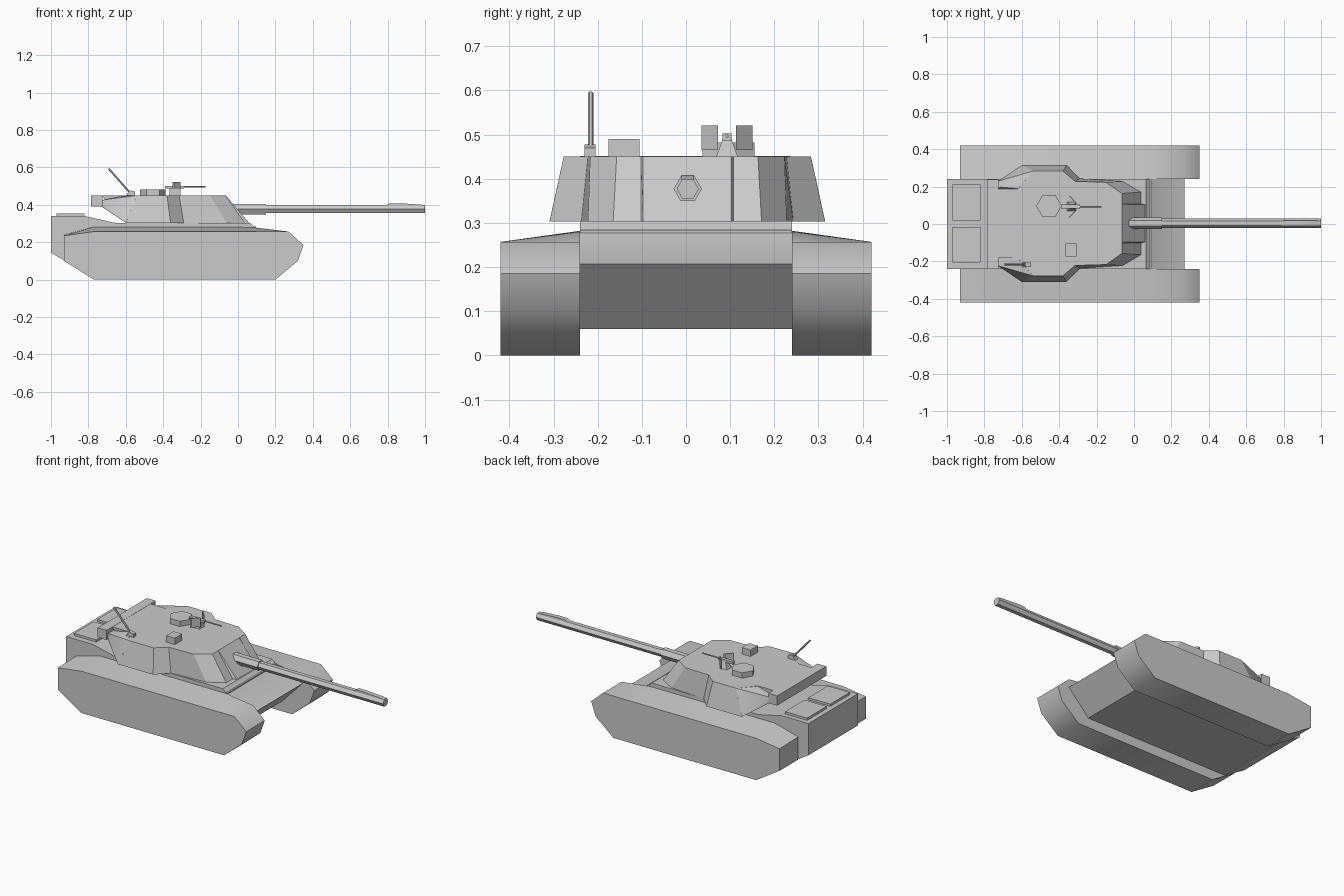
import bpy, bmesh, math
from mathutils import Vector

if "Cube" in bpy.data.objects:
    bpy.data.objects.remove(bpy.data.objects["Cube"])


def finish(name, bm, angle=30):
    bmesh.ops.recalc_face_normals(bm, faces=bm.faces)
    me = bpy.data.meshes.new(name)
    bm.to_mesh(me)
    bm.free()
    ob = bpy.data.objects.new(name, me)
    bpy.context.collection.objects.link(ob)
    bpy.ops.object.select_all(action='DESELECT')
    ob.select_set(True)
    bpy.context.view_layer.objects.active = ob
    bpy.ops.object.shade_smooth_by_angle(angle=math.radians(angle))
    return ob


def loft(name, rings, angle=30):
    """Closed solid through rings with equal point counts."""
    bm = bmesh.new()
    vs = [[bm.verts.new(p) for p in r] for r in rings]
    n = len(vs[0])
    for a, b in zip(vs, vs[1:]):
        for i in range(n):
            j = (i + 1) % n
            bm.faces.new((a[i], a[j], b[j], b[i]))
    bm.faces.new(vs[0])
    bm.faces.new(vs[-1])
    return finish(name, bm, angle)


def prism(name, profile, y0, y1):
    return loft(name, [[(x, y, z) for x, z in profile] for y in (y0, y1)])


def box(name, x0, x1, y0, y1, z0, z1):
    return prism(name, [(x0, z0), (x1, z0), (x1, z1), (x0, z1)], y0, y1)


def rod(name, a, b, r, sides=6):
    """Cylinder between two points, first vertex along y."""
    a, b = Vector(a), Vector(b)
    d = (b - a).normalized()
    u = Vector((0, 1, 0))
    v = d.cross(u).normalized()
    ts = [2 * math.pi * i / sides for i in range(sides)]
    return loft(name, [[p + r * (math.cos(t) * u + math.sin(t) * v) for t in ts]
                       for p in (a, b)])


def hull_solid(name, pts):
    bm = bmesh.new()
    for p in pts:
        bm.verts.new(p)
    bmesh.ops.convex_hull(bm, input=bm.verts)
    return finish(name, bm)


# Hull body with raised engine deck
prism("hull", [(-1, .145), (-.86, .06), (.13, .06), (.27, .207), (.09, .279),
               (.065, .304), (-.66, .304), (-.82, .34), (-1, .34)], -.24, .24)
box("splash_strip", .08, .095, -.24, .24, .27, .284)

# Track pods: same side profile, top edge rising toward the hull
low = [(-.93, .10), (-.77, 0), (.2, 0), (.32, .1), (.35, .185), (.27, .257)]
outer = [(-.93, .235)] + low + [(.08, .257), (-.77, .257)]
inner = [(-.93, .24)] + low + [(.08, .28), (-.77, .282)]
for side, s in (("left", 1), ("right", -1)):
    loft("track_pod_" + side, [[(x, s * .24, z) for x, z in inner],
                               [(x, s * .42, z) for x, z in outer]], 42)

# Engine deck covers
for side, y0, y1 in (("left", .02, .21), ("right", -.205, -.015)):
    box("deck_cover_" + side, -.97, -.82, y0, y1, .33, .354)

# Turret: half outlines mirrored into full rings
YC = .003


def ring(half, z):
    return ([(x, YC + y, z) for x, y in half] +
            [(x, YC - y, z) for x, y in reversed(half)])


bottom = [(-.6, .19), (-.6, .25), (-.6, .312), (-.36, .312), (-.29, .24),
          (-.06, .225), (.037, .168), (.037, .105), (.06, .1)]
top = [(-.73, .185), (-.62, .185), (-.54, .28), (-.38, .28), (-.315, .225),
       (-.15, .22), (-.065, .16), (-.065, .105), (-.065, .1)]
loft("turret", [ring(bottom, .303), ring(top, .45)])

# Undercut rear shoulders and stowage bar
for side, s in (("left", 1), ("right", -1)):
    hull_solid("turret_shoulder_" + side,
               [(x, YC + s * y, z) for x, y, z in
                [(-.73, .225, .39), (-.73, .17, .39), (-.73, .225, .425),
                 (-.73, .17, .425), (-.62, .235, .448), (-.62, .17, .448),
                 (-.6, .312, .304), (-.6, .19, .304), (-.54, .28, .45)]])
box("stowage_bar", -.785, -.725, -.24, .237, .392, .451)

# Main gun
GZ = .377
rod("gun_sleeve", (-.03, .004, GZ), (.15, .004, GZ), .032)
rod("gun_barrel", (.1, .004, GZ), (1, .004, GZ), .025)
prism("muzzle_ridge", [(.78, .39), (1, .39), (.98, .401), (.87, .408), (.81, .408)],
      -.01, .018)

# Commander hatch: six-sided, corners along x
loft("cupola", [[(-.455 + .068 * math.cos(i * math.pi / 3),
                  .096 + .068 * math.sin(i * math.pi / 3), z) for i in range(6)]
                for z in (.445, .482)])

# Machine gun on its mount, with angled shield plates
GY = .093
hull_solid("machine_gun_mount",
           [(x, GY + y, z) for x, y, z in
            [(-.36, -.025, .448), (-.36, .025, .448), (-.31, -.025, .448),
             (-.31, .025, .448), (-.34, -.01, .49), (-.34, .01, .49),
             (-.32, -.01, .49), (-.32, .01, .49)]])
box("machine_gun_body", -.39, -.29, GY - .01, GY + .01, .487, .502)
rod("machine_gun_barrel", (-.3, GY, .497), (-.175, GY, .497), .004)
for side, s in (("left", 1), ("right", -1)):
    plate = [(-.315, .02), (-.35, .058), (-.342, .058), (-.307, .02)]
    loft("machine_gun_shield_" + side,
         [[(x, GY + s * y, z) for x, y in plate] for z in (.465, .521)])

# Sight block
box("sight_block", -.365, -.307, -.175, -.105, .445, .49)

# Antenna with base
prism("antenna_base", [(-.6, .445), (-.55, .445), (-.55, .47), (-.58, .478)],
      -.23, -.205)
rod("antenna", (-.575, -.216, .462), (-.692, -.216, .594), .006)
